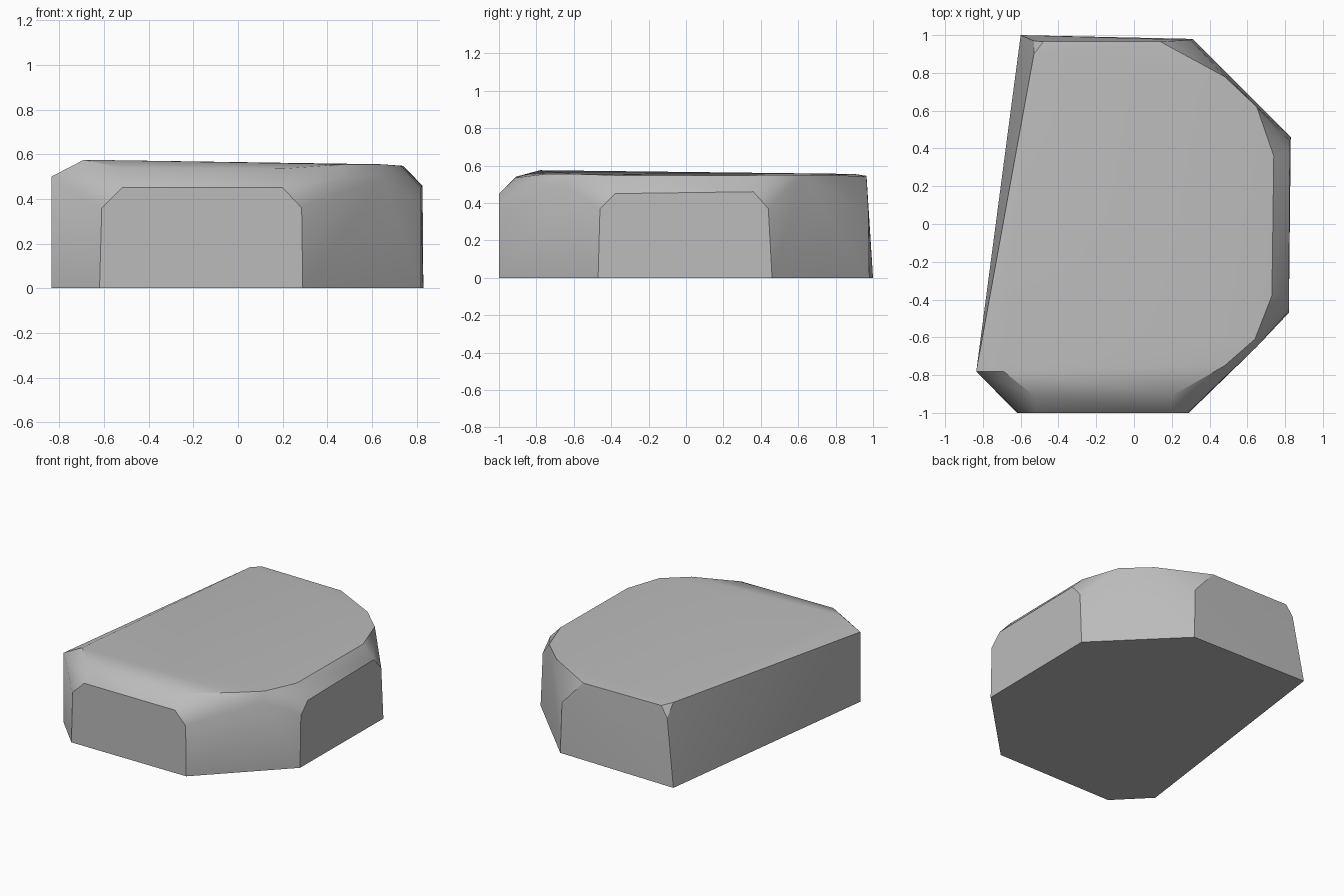
import bpy
import bmesh
import math

# Remove the default cube only
default_cube = bpy.data.objects.get("Cube")
if default_cube:
    bpy.data.objects.remove(default_cube, do_unlink=True)


def make_material(name, colour):
    material = bpy.data.materials.new(name)
    material.use_nodes = True
    material.diffuse_color = colour
    shader = next(n for n in material.node_tree.nodes if n.type == "BSDF_PRINCIPLED")
    shader.inputs["Base Color"].default_value = colour
    shader.inputs["Roughness"].default_value = 0.9
    return material


def build_hull(name, points, material):
    """Wrap a faceted solid around the given points."""
    mesh = bpy.data.meshes.new(name)
    bm = bmesh.new()
    for point in points:
        bm.verts.new(point)
    hull = bmesh.ops.convex_hull(bm, input=bm.verts)
    unused = [v for v in hull["geom_interior"] if isinstance(v, bmesh.types.BMVert)]
    bmesh.ops.delete(bm, geom=list(set(unused)), context="VERTS")
    # Merge the triangles of each flat facet
    bmesh.ops.dissolve_limit(bm, angle_limit=math.radians(1), verts=bm.verts, edges=bm.edges)
    bmesh.ops.recalc_face_normals(bm, faces=bm.faces)
    bm.to_mesh(mesh)
    bm.free()
    mesh.materials.append(material)
    rock = bpy.data.objects.new(name, mesh)
    bpy.context.collection.objects.link(rock)
    return rock


# Footprint on the ground
footprint = [(-.6, 1), (.31, .98), (.83, .46), (.82, -.47),
             (.29, -1), (-.62, -1), (-.835, -.78)]
points = [(x, y, 0) for x, y in footprint]

# Upper corners of the front, right, back and left walls
points += [(-.61, -1, .36), (-.52, -1, .45), (.2, -1, .45), (.285, -1, .36)]
points += [(.82, -.46, .37), (.82, -.38, .45), (.825, .36, .46), (.827, .44, .37)]
points += [(.3, .975, .36), (-.53, .97, .47), (-.835, -.78, .5)]

# Top edge of the front right slanted wall
points += [(.47, -.82, .5), (.65, -.65, .5)]

# Rim of the gently sloping top
points += [(-.69, -.78, .575), (-.53, -.91, .54), (.2, -.91, .535),
           (.48, -.75, .555), (.64, -.61, .555), (.73, -.38, .548),
           (.74, .36, .548), (.65, .62, .55), (.48, .78, .55),
           (.14, .965, .54), (-.48, .965, .545), (-.53, .9, .555)]

stone_grey = make_material("stone grey", (.5, .5, .5, 1))
rock = build_hull("flat_rock", points, stone_grey)

# Blend shallow bevels while keeping the broken edges crisp
bpy.ops.object.select_all(action="DESELECT")
rock.select_set(True)
bpy.context.view_layer.objects.active = rock
bpy.ops.object.shade_smooth_by_angle(angle=math.radians(30))
